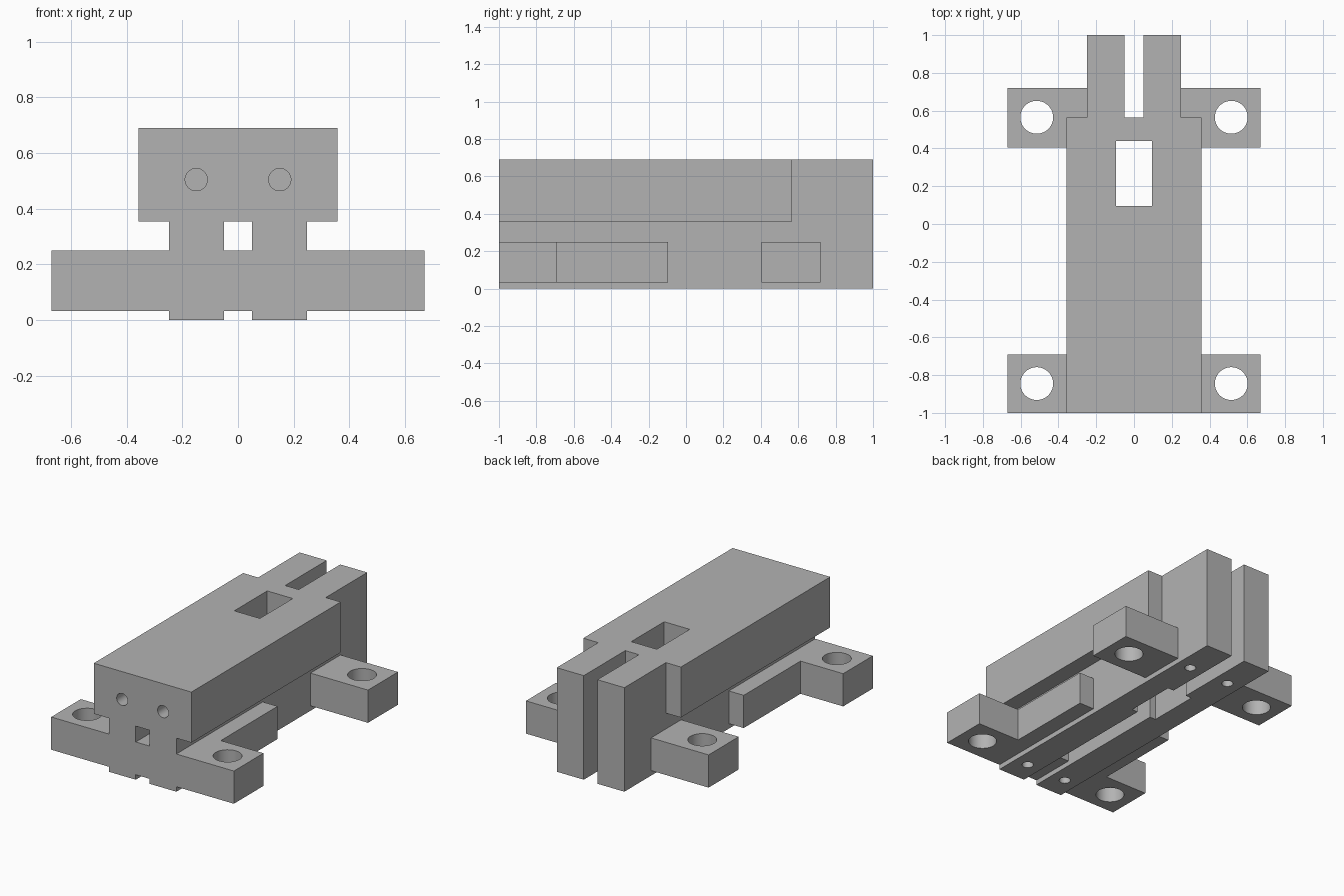
import bpy
import math

cube = bpy.data.objects.get("Cube")
if cube:
    bpy.data.objects.remove(cube, do_unlink=True)

grey = bpy.data.materials.new("matte_grey")
grey.use_nodes = True
grey.diffuse_color = (0.45, 0.45, 0.45, 1)
grey.node_tree.nodes["Principled BSDF"].inputs["Base Color"].default_value = (0.45, 0.45, 0.45, 1)


def box(name, x, y, z):
    """Box from (low, high) ranges along each axis."""
    spans = (x, y, z)
    bpy.ops.mesh.primitive_cube_add(size=1, location=[(a + b) / 2 for a, b in spans])
    ob = bpy.context.object
    ob.name = name
    ob.scale = [b - a for a, b in spans]
    bpy.ops.object.transform_apply(location=True, rotation=True, scale=True)
    ob.data.materials.append(grey)
    return ob


def drill(name, radius, depth, location, tilt=0):
    bpy.ops.mesh.primitive_cylinder_add(vertices=48, radius=radius, depth=depth,
                                        location=location, rotation=(tilt, 0, 0))
    ob = bpy.context.object
    ob.name = name
    ob.data.materials.append(grey)
    return ob


def combine(target, tool, operation):
    mod = target.modifiers.new(tool.name, "BOOLEAN")
    mod.operation = operation
    mod.solver = "EXACT"
    mod.object = tool
    bpy.context.view_layer.objects.active = target
    bpy.ops.object.modifier_apply(modifier=mod.name)
    bpy.data.objects.remove(tool, do_unlink=True)


def pair(name, x, y, z):
    """Matching boxes on the left (+x) and right (-x) sides."""
    return [box("left_" + name, x, y, z),
            box("right_" + name, (-x[1], -x[0]), y, z)]


FLANGE_Z = (0.033, 0.25)

# Wide upper block, twin rails, mounting flanges and side ledges
body = box("slide_body", (-0.358, 0.358), (-1, 0.565), (0.355, 0.69))
solids = pair("rail", (0.05, 0.248), (-1, 1), (0, 0.69))
solids.append(box("front_flange", (-0.67, 0.67), (-1, -0.69), FLANGE_Z))
solids += pair("rear_tab", (0.15, 0.67), (0.405, 0.72), FLANGE_Z)
solids += pair("side_ledge", (0.15, 0.357), (-0.8, -0.095), FLANGE_Z)
for part in solids:
    combine(body, part, "UNION")

# Rectangular window through the full height
cutters = [box("window_cutter", (-0.094, 0.094), (0.095, 0.44), (-0.2, 0.9))]

# Mounting holes, blind front bores and blind holes under the rails
for side in (-1, 1):
    for y in (-0.845, 0.565):
        cutters.append(drill("mount_hole", 0.087, 0.6, (side * 0.515, y, 0.14)))
    cutters.append(drill("front_bore", 0.04, 0.5, (side * 0.15, -1, 0.505), math.pi / 2))
    for y in (-0.845, 0.72):
        cutters.append(drill("rail_hole", 0.035, 0.5, (side * 0.15, y, 0)))
for cutter in cutters:
    combine(body, cutter, "DIFFERENCE")

# Clean coplanar seams and keep machined edges crisp
bpy.ops.object.select_all(action="DESELECT")
body.select_set(True)
bpy.context.view_layer.objects.active = body
bpy.ops.object.mode_set(mode="EDIT")
bpy.ops.mesh.select_all(action="SELECT")
bpy.ops.mesh.dissolve_limited(angle_limit=math.radians(1))
bpy.ops.object.mode_set(mode="OBJECT")
bpy.ops.object.shade_smooth_by_angle(angle=math.radians(30))
